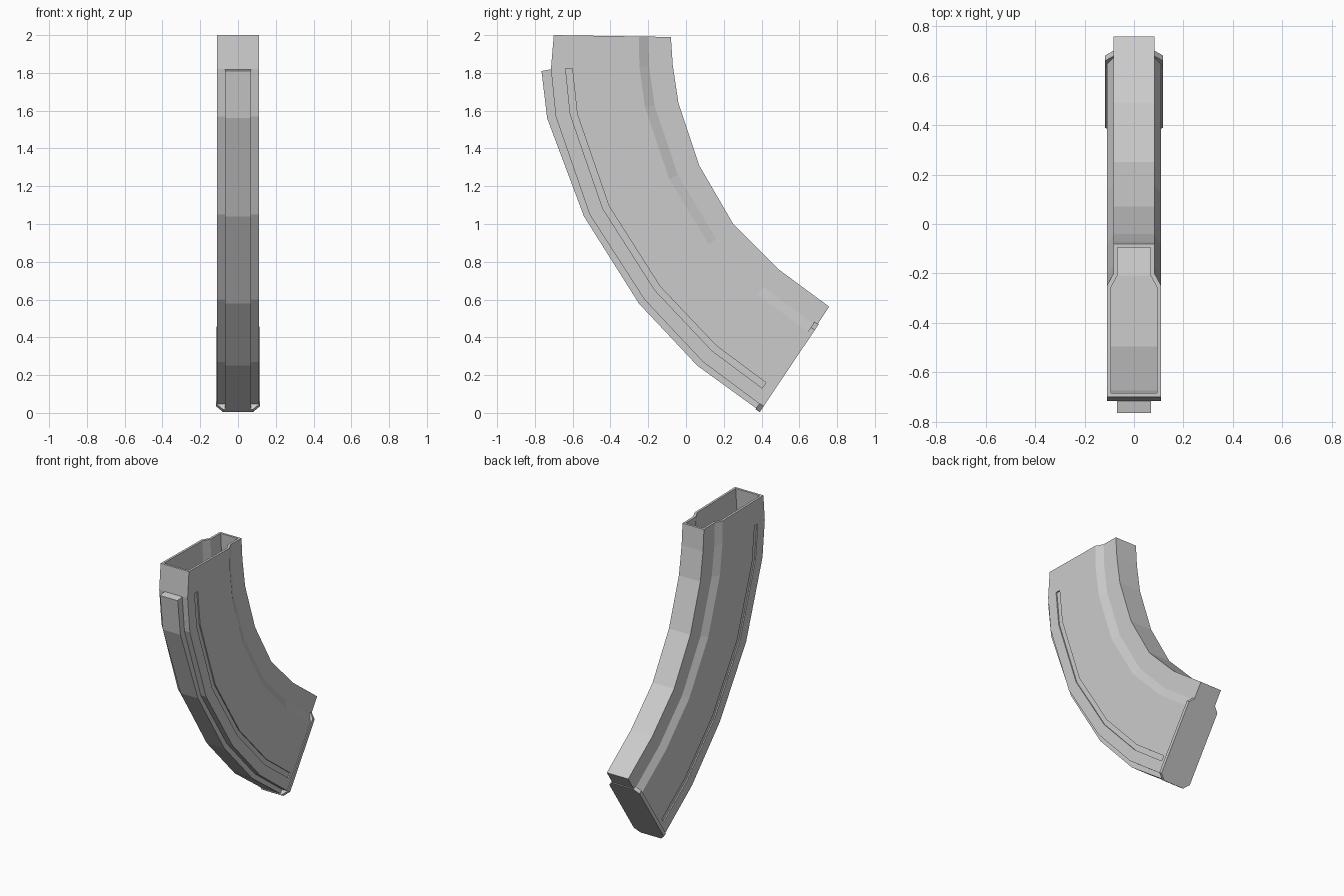
import bpy, bmesh
from mathutils import Vector

cube = bpy.data.objects.get("Cube")
if cube:
    bpy.data.objects.remove(cube, do_unlink=True)

steel = bpy.data.materials.new("grey_steel")
steel.use_nodes = True
GREY = (0.6, 0.6, 0.6, 1)
steel.diffuse_color = GREY
steel.node_tree.nodes["Principled BSDF"].inputs["Base Color"].default_value = GREY

# Side outline (y, z) of the curved body, from the open top to the base
FRONT = [Vector(p) for p in ((-.70, 2), (-.715, 1.82), (-.69, 1.57), (-.51, 1.05),
                             (-.22, .60), (.09, .27), (.408, .033))]
BACK = [Vector(p) for p in ((-.08, 1.99), (-.07, 1.84), (-.04, 1.64), (.07, 1.31),
                            (.25, 1.0), (.49, .76), (.758, .562))]
RIDGE = [Vector(p) for p in ((-.765, 1.81), (-.735, 1.56), (-.54, 1.04),
                             (-.25, .58), (.06, .25), (.388, .012))]
WALL = 0.016


def loft(name, rings):
    """Skin closed rings of equal length and cap both ends."""
    bm = bmesh.new()
    loops = [[bm.verts.new(p) for p in ring] for ring in rings]
    n = len(loops[0])
    for a, b in zip(loops, loops[1:]):
        for i in range(n):
            j = (i + 1) % n
            bm.faces.new((a[i], a[j], b[j], b[i]))
    bm.faces.new(loops[0])
    bm.faces.new(loops[-1])
    bmesh.ops.recalc_face_normals(bm, faces=bm.faces)
    mesh = bpy.data.meshes.new(name)
    bm.to_mesh(mesh)
    bm.free()
    mesh.materials.append(steel)
    ob = bpy.data.objects.new(name, mesh)
    bpy.context.collection.objects.link(ob)
    return ob


def section(f, b, inset=0.0):
    """Wide front part that steps in to a narrow back part."""
    d = (b - f).normalized()
    f2, b2 = f + d * inset, b - d * inset
    half = [(.11 - inset, f2), (.11 - inset, f.lerp(b, .726) - d * inset / 2),
            (.083 - inset, f.lerp(b, .806) - d * inset / 2), (.083 - inset, b2)]
    return ([Vector((x, p.x, p.y)) for x, p in half]
            + [Vector((-x, p.x, p.y)) for x, p in reversed(half)])


# Hollow body: outer skin up to the rim, then the inner skin back down
outer = [section(f, b) for f, b in zip(FRONT, BACK)]
inner = [section(f, b, WALL) for f, b in zip(FRONT, BACK)]
lift = Vector((0, -.025, .017))
inner[-1] = [p + lift for p in inner[-1]]
body = loft("magazine_body", outer[::-1] + inner)

# Shallow curved groove on each side
ends = list(zip(FRONT, BACK))[1:]
ends[-1] = tuple(a.lerp(b, .85) for a, b in zip(ends[-2], ends[-1]))
for side in (1, -1):
    rings = []
    for f, b in ends:
        p, q = f.lerp(b, .12), f.lerp(b, .175)
        rings.append([Vector((side * x, v.x, v.y))
                      for x, v in ((.102, p), (.13, p), (.13, q), (.102, q))])
    cutter = loft("groove_cutter", rings)
    cutter.hide_render = True
    mod = body.modifiers.new("groove", 'BOOLEAN')
    mod.operation = 'DIFFERENCE'
    mod.solver = 'EXACT'
    mod.object = cutter
    graph = bpy.context.evaluated_depsgraph_get()
    cut_mesh = bpy.data.meshes.new_from_object(body.evaluated_get(graph))
    body.modifiers.clear()
    body.data = cut_mesh
    bpy.data.objects.remove(cutter, do_unlink=True)

# Raised rib down the front
rings = []
for r, f, b in zip(RIDGE, FRONT[1:], BACK[1:]):
    root = f + (b - f).normalized() * .008
    rings.append([Vector((x, v.x, v.y))
                  for x, v in ((-.068, r), (.068, r), (.068, root), (-.068, root))])
loft("front_rib", rings)

# Base plate with clipped corners, set square to the end of the body
start, end = Vector((0, .39, .004)), Vector((0, .703, .47))
along = (end - start).normalized()
up = Vector((0, -along.z, along.y))
length, w, clip = (end - start).length, .117, .038
outline = [(0, w - clip), (clip, w), (length - clip, w), (length, w - clip)]
outline += [(u, -x) for u, x in reversed(outline)]
loft("base_plate", [[start + along * u + up * h + Vector((x, 0, 0)) for u, x in outline]
                    for h in (0, .026)])
